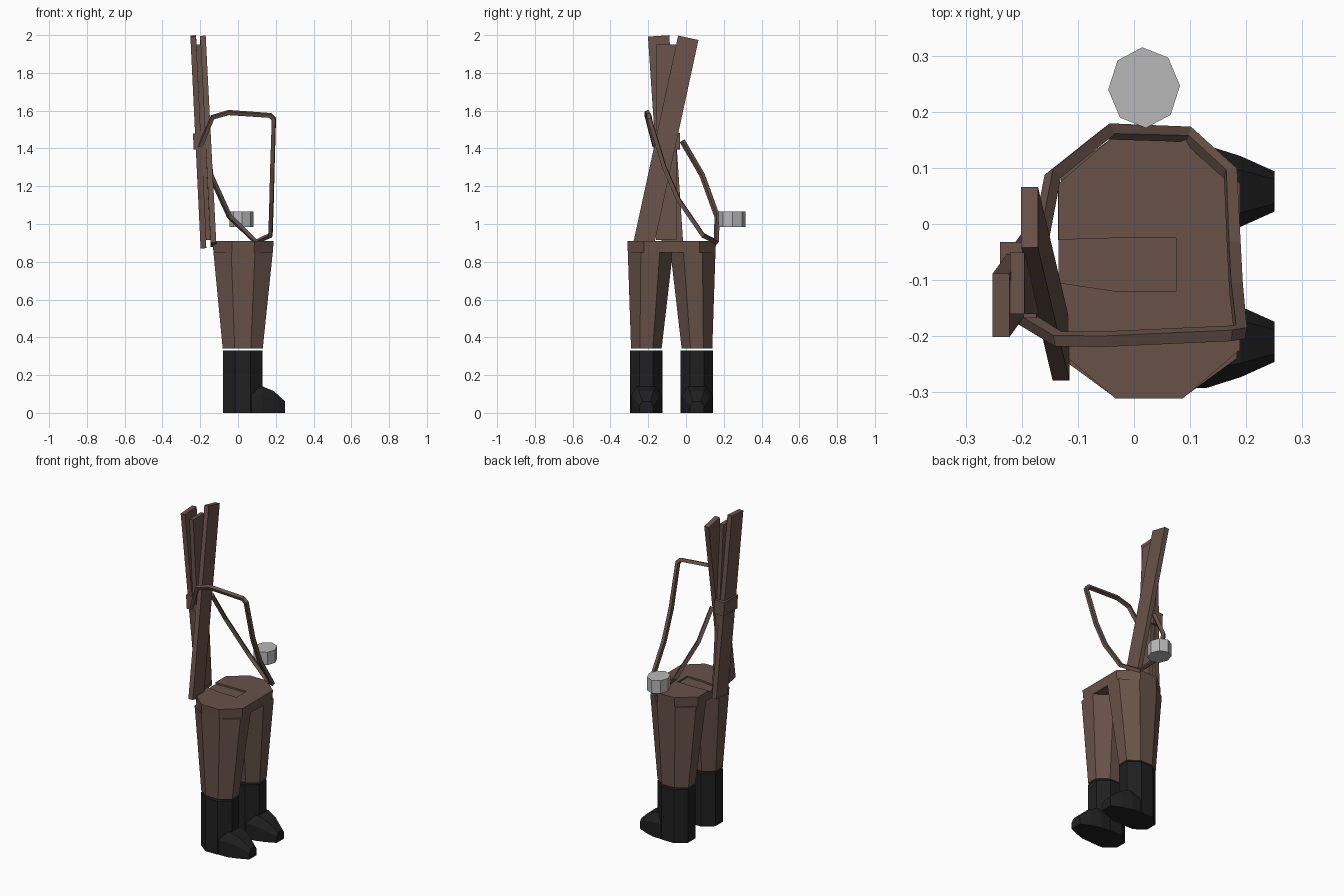
import bpy, bmesh, math
from mathutils import Vector

cube = bpy.data.objects.get("Cube")
if cube:
    bpy.data.objects.remove(cube, do_unlink=True)


def material(name, rgb):
    m = bpy.data.materials.new(name)
    m.use_nodes = True
    m.diffuse_color = (*rgb, 1)
    m.node_tree.nodes["Principled BSDF"].inputs["Base Color"].default_value = (*rgb, 1)
    return m


brown = material("brown cloth", (0.14, 0.085, 0.066))
black = material("black leather", (0.014, 0.014, 0.014))
grey = material("light grey", (0.48, 0.48, 0.48))


def loft(name, rings, mat):
    """Skin a list of equal-length point rings and cap both ends."""
    bm = bmesh.new()
    rows = [[bm.verts.new(p) for p in ring] for ring in rings]
    n = len(rows[0])
    for a, b in zip(rows, rows[1:]):
        for i in range(n):
            j = (i + 1) % n
            bm.faces.new((a[i], a[j], b[j], b[i]))
    bm.faces.new(rows[0])
    bm.faces.new(rows[-1])
    bmesh.ops.recalc_face_normals(bm, faces=bm.faces)
    mesh = bpy.data.meshes.new(name)
    bm.to_mesh(mesh)
    bm.free()
    obj = bpy.data.objects.new(name, mesh)
    mesh.materials.append(mat)
    bpy.context.collection.objects.link(obj)
    return obj


def octagon(cx, cy, z, hx, hy, kx=0.4, ky=0.42):
    """Box-like octagon; kx and ky set how long its flat sides are."""
    q = [(kx, 1), (1, ky), (1, -ky), (kx, -1)]
    q += [(-a, -b) for a, b in q]
    return [(cx + a * hx, cy + b * hy, z) for a, b in q]


def plank(name, bottom, top, width, thick):
    """Flat board between two points, its broad side facing x."""
    bottom, top = Vector(bottom), Vector(top)
    axis = (top - bottom).normalized()
    side = axis.cross(Vector((1, 0, 0))).normalized() * width / 2
    out = side.cross(axis).normalized() * thick / 2
    rings = [[c + s * side + t * out for s, t in ((1, 1), (1, -1), (-1, -1), (-1, 1))]
             for c in (bottom, top)]
    return loft(name, rings, brown)


MID = -0.076

# Boots and trouser legs, one pair per side
for side, label in ((-1, "near"), (1, "far")):
    y = MID + side * 0.134
    loft(label + "_boot_shaft",
         [octagon(0.025, y, z, 0.105, 0.086) for z in (0, 0.33)], black)
    foot = []
    for x, half, z in ((0.0, 0.084, 0.14), (0.13, 0.082, 0.14),
                       (0.19, 0.063, 0.115), (0.25, 0.036, 0.06)):
        foot.append([(x, y - half, 0), (x, y + half, 0), (x, y + half, z * 0.65),
                     (x, y + half * 0.6, z), (x, y - half * 0.6, z), (x, y - half, z * 0.65)])
    loft(label + "_boot_foot", foot, black)
    loft(label + "_trouser_leg",
         [octagon(0.025, y, 0.34, 0.106, 0.081),
          octagon(0.027, MID + side * 0.113, 0.85, 0.157, 0.119)], brown)

# Hips with a shallow slot in the top
hips = loft("hips", [octagon(0.027, MID, 0.85, 0.157, 0.232, 0.37, 0.63),
                     octagon(0.027, MID, 0.91, 0.162, 0.235, 0.37, 0.63)], brown)
slot = [(-0.2, -0.03), (-0.03, -0.025), (0.075, -0.025),
        (0.075, -0.12), (-0.03, -0.12), (-0.2, -0.095)]
cutter = loft("slot_cutter", [[(x, y, z) for x, y in slot] for z in (0.9, 0.95)], brown)
cutter.hide_render = True
cutter.hide_viewport = True
cut = hips.modifiers.new("slot", 'BOOLEAN')
cut.operation = 'DIFFERENCE'
cut.solver = 'EXACT'
cut.object = cutter

# Crossed boards on the back and the clasp holding them
plank("inner_board", (-0.13, -0.225, 0.89), (-0.186, 0.012, 1.985), 0.11, 0.03)
plank("middle_board", (-0.157, -0.105, 0.915), (-0.208, -0.105, 1.95), 0.11, 0.026)
plank("outer_board", (-0.183, -0.07, 0.875), (-0.237, -0.145, 1.995), 0.113, 0.03)
plank("board_clasp", (-0.202, -0.1, 1.395), (-0.206, -0.1, 1.48), 0.135, 0.065)

# Shoulder strap
path = [(-0.2, -0.165, 1.41), (-0.135, -0.205, 1.565), (-0.05, -0.205, 1.59),
        (0.17, -0.195, 1.575), (0.19, -0.192, 1.555), (0.182, -0.115, 1.3),
        (0.178, -0.04, 1.13), (0.172, 0.09, 0.94), (0.095, 0.16, 0.905),
        (-0.045, 0.165, 1.04), (-0.145, 0.085, 1.26), (-0.165, -0.02, 1.44)]
curve = bpy.data.curves.new("strap", 'CURVE')
curve.dimensions = '3D'
curve.bevel_depth = 0.015
curve.bevel_resolution = 0
curve.use_fill_caps = True
spline = curve.splines.new('POLY')
spline.points.add(len(path) - 1)
for point, co in zip(spline.points, path):
    point.co = (*co, 1)
spline.use_smooth = False
curve.materials.append(brown)
strap = bpy.data.objects.new("strap", curve)
bpy.context.collection.objects.link(strap)

# Small eight-sided cup beside the hip
loft("cup", [[(0.018 + 0.064 * math.cos(i * math.pi / 4 + 0.05),
               0.243 + 0.072 * math.sin(i * math.pi / 4 + 0.05), z) for i in range(8)]
             for z in (0.985, 1.065)], grey)
